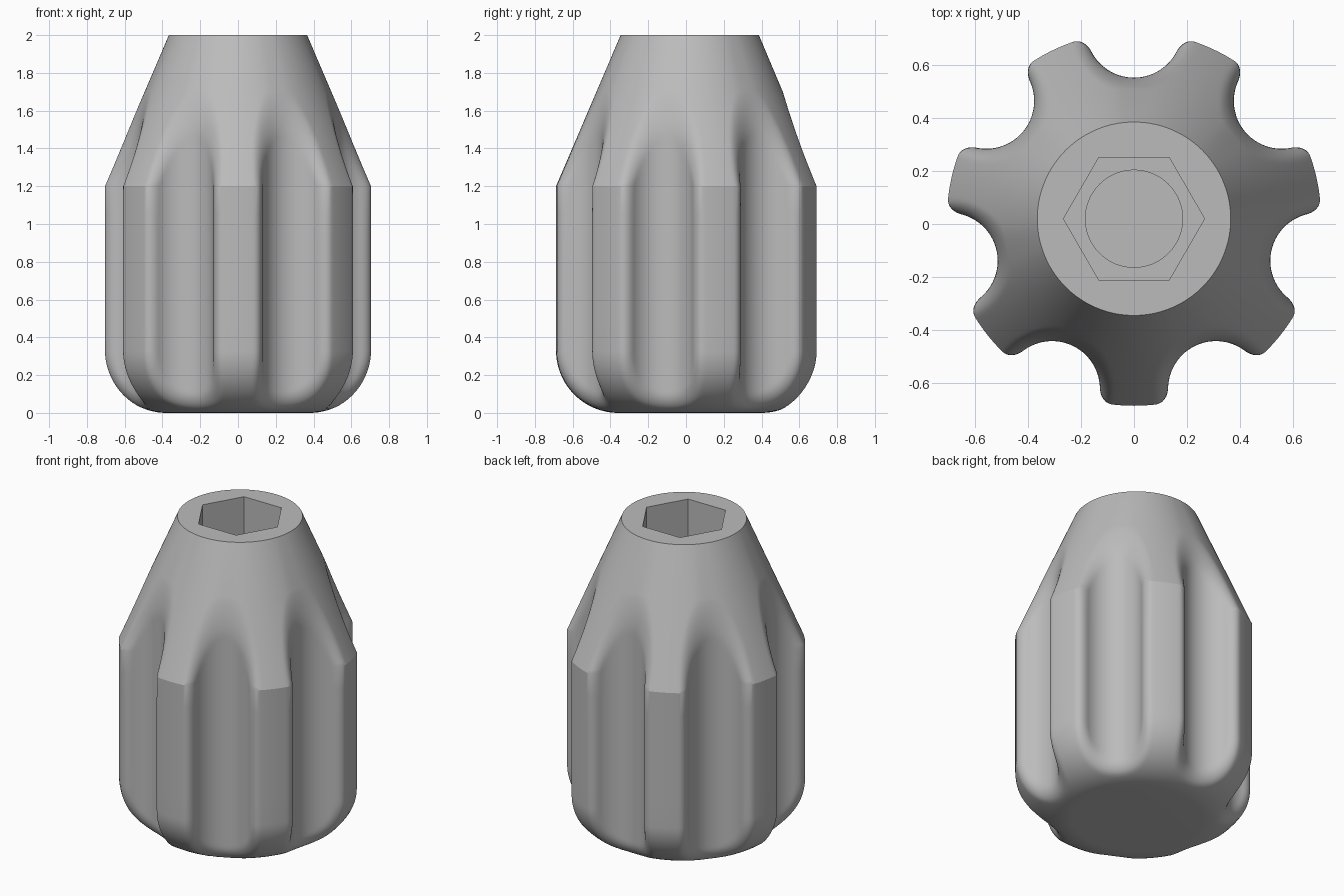
import bpy, bmesh, math

cube = bpy.data.objects.get("Cube")
if cube:
    bpy.data.objects.remove(cube, do_unlink=True)

LOBES = 7
CENTRE_Y = 0.02
R, BASE_ARC, SHOULDER, HEIGHT, TOP_R = 0.708, 0.33, 1.2, 2.0, 0.366
FLUTE_D, FLUTE_R, FILLET = 0.715, 0.181, 0.055
SECTOR = math.pi / LOBES

grey = bpy.data.materials.new("plain grey")
grey.use_nodes = True
colour = (0.5, 0.5, 0.5, 1)
grey.diffuse_color = colour
grey.node_tree.nodes["Principled BSDF"].inputs["Base Color"].default_value = colour

slope = (R - TOP_R) / (HEIGHT - SHOULDER)
slope_cos = 1 / math.hypot(1, slope)


def surface_distance(r, phi, z):
    """Turned body with a flute removed, meeting in a rounded edge."""
    body = max(r - R, (r - R + (z - SHOULDER) * slope) * slope_cos)
    if z < BASE_ARC:
        rim = max(r - R + BASE_ARC, 0)
        body = max(body, math.hypot(rim, BASE_ARC - z) - BASE_ARC)
    flute = FLUTE_R - math.hypot(r * math.cos(phi) - FLUTE_D, r * math.sin(phi))
    u, v = max(FILLET + body, 0), max(FILLET + flute, 0)
    return min(-FILLET, max(body, flute)) + math.hypot(u, v) if u and v else max(body, flute)


def radius_at(phi, z):
    lo, hi = 0.2, 0.8
    for _ in range(22):
        mid = (lo + hi) / 2
        if surface_distance(mid, phi, z) < 0:
            lo = mid
        else:
            hi = mid
    return lo


# Angles across half a sector, closer together on the steep flute wall
wall, n = math.radians(14), 14
half = [wall - wall * (1 - i / n) ** 1.7 for i in range(n)]
half += [wall + (SECTOR - wall) * (i / n) ** 1.7 for i in range(n + 1)]
sector = [-p for p in half[:0:-1]] + half[:-1]

# Heights: base arc, straight grip, cone
levels = [BASE_ARC * (1 - math.cos(math.pi / 2 * i / 22)) for i in range(22)]
levels += [BASE_ARC + (SHOULDER - BASE_ARC) * i / 6 for i in range(6)]
levels += [SHOULDER + 0.5 * i / 26 for i in range(27)] + [HEIGHT]

# Fluted knob body
bm = bmesh.new()
rings = []
for z in levels:
    radii = [R - BASE_ARC if z == 0 else radius_at(p, z) for p in sector]
    ring = []
    for k in range(LOBES):
        for p, r in zip(sector, radii):
            a = math.pi / 2 + 2 * SECTOR * k + p
            ring.append(bm.verts.new((r * math.cos(a), CENTRE_Y + r * math.sin(a), z)))
    rings.append(ring)
for low, high in zip(rings, rings[1:]):
    for i in range(len(low)):
        j = (i + 1) % len(low)
        bm.faces.new((low[i], low[j], high[j], high[i]))
bm.faces.new(rings[0][::-1])
bm.faces.new(rings[-1])
mesh = bpy.data.meshes.new("knob_body")
bm.to_mesh(mesh)
bm.free()
mesh.materials.append(grey)
knob = bpy.data.objects.new("knob_body", mesh)
bpy.context.collection.objects.link(knob)


# Hexagonal socket with a round blind bore below it
def cut(name, sides, radius, bottom, top, turn):
    bpy.ops.mesh.primitive_cylinder_add(
        vertices=sides, radius=radius, depth=top - bottom,
        location=(0, CENTRE_Y, (top + bottom) / 2), rotation=(0, 0, turn))
    cutter = bpy.context.object
    cutter.name = name
    cutter.hide_render = True
    cutter.data.materials.append(grey)
    mod = knob.modifiers.new(name, "BOOLEAN")
    mod.operation, mod.solver, mod.object = "DIFFERENCE", "EXACT", cutter
    bpy.ops.object.select_all(action="DESELECT")
    knob.select_set(True)
    bpy.context.view_layer.objects.active = knob
    bpy.ops.object.modifier_apply(modifier=name)
    bpy.data.objects.remove(cutter, do_unlink=True)


cut("hex_socket", 6, 0.267, 1.2, 2.1, math.pi / 6)
cut("round_bore", 64, 0.184, 0.4, 1.3, 0)

bpy.ops.object.shade_smooth_by_angle(angle=math.radians(22))
